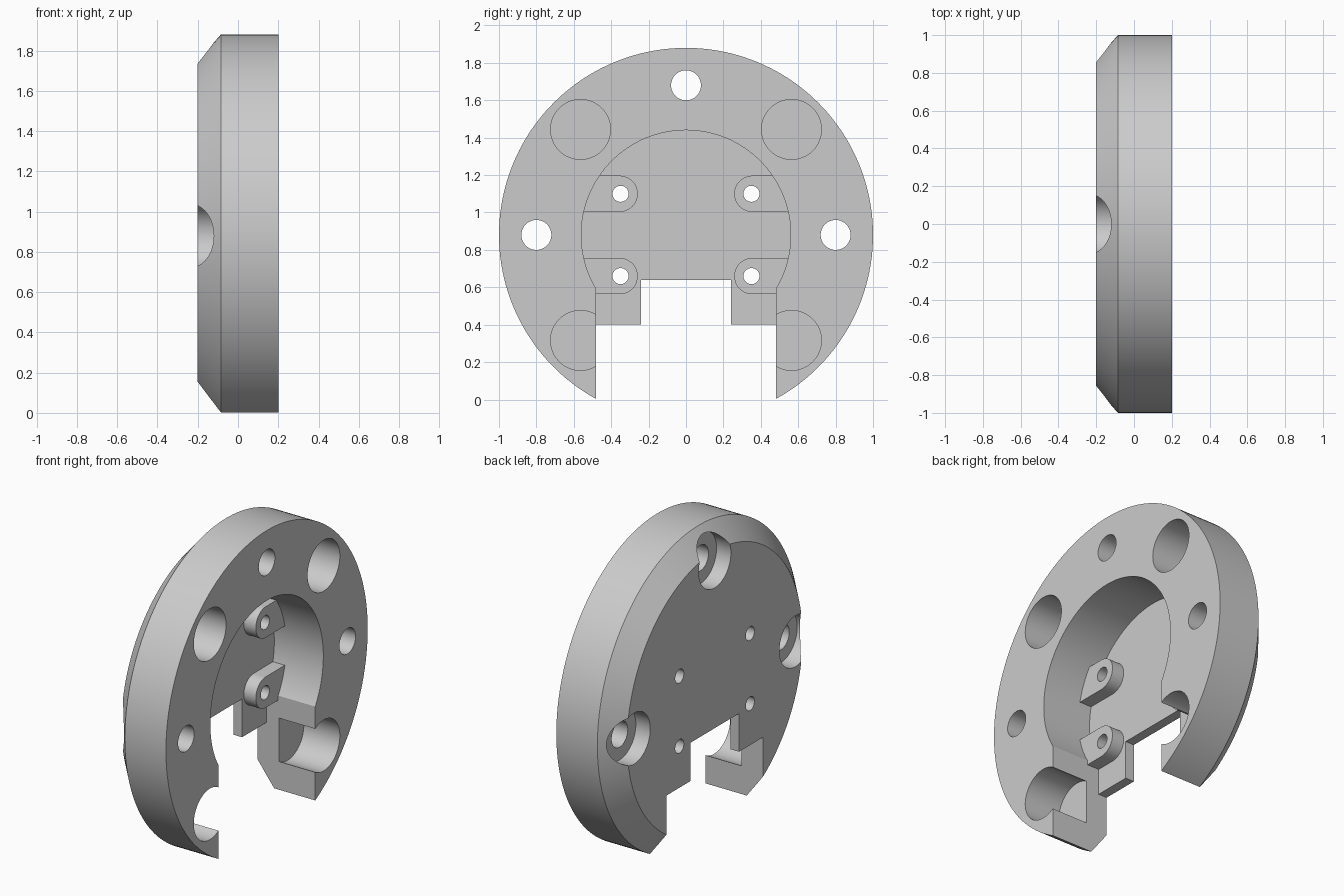
import bpy
import bmesh
from math import sin, cos, pi, radians

cube = bpy.data.objects.get("Cube")
if cube:
    bpy.data.objects.remove(cube, do_unlink=True)

CZ = 0.88                   # height of the disc axis
BACK, FRONT = -0.2, 0.2     # chamfered and recessed faces along x
FLOOR = -0.14               # floor of the central recess

grey = bpy.data.materials.new("light grey")
grey.use_nodes = True
grey.diffuse_color = (0.6, 0.6, 0.6, 1)
grey.node_tree.nodes["Principled BSDF"].inputs["Base Color"].default_value = (0.6, 0.6, 0.6, 1)


def circle(y, z, r, n=64):
    return [(y + r * cos(2 * pi * i / n), z + r * sin(2 * pi * i / n)) for i in range(n)]


def box(y0, y1, z0, z1):
    return [(y0, z0), (y1, z0), (y1, z1), (y0, z1)]


def loft(name, sections):
    """Solid through (x, outline) sections with matching point counts."""
    bm = bmesh.new()
    rings = [[bm.verts.new((x, y, z)) for y, z in pts] for x, pts in sections]
    n = len(rings[0])
    for a, b in zip(rings, rings[1:]):
        for i in range(n):
            j = (i + 1) % n
            bm.faces.new((a[i], a[j], b[j], b[i]))
    bm.faces.new(rings[0])
    bm.faces.new(rings[-1])
    bmesh.ops.recalc_face_normals(bm, faces=bm.faces)
    mesh = bpy.data.meshes.new(name)
    bm.to_mesh(mesh)
    bm.free()
    mesh.materials.append(grey)
    obj = bpy.data.objects.new(name, mesh)
    bpy.context.collection.objects.link(obj)
    return obj


def combine(target, outline, x0, x1, operation="DIFFERENCE"):
    """Cut or add a prism, then discard the helper."""
    tool = loft("helper", [(x0, outline), (x1, outline)])
    tool.hide_render = True
    mod = target.modifiers.new("shape", "BOOLEAN")
    mod.operation = operation
    mod.solver = "EXACT"
    mod.object = tool
    bpy.context.view_layer.objects.active = target
    bpy.ops.object.modifier_apply(modifier=mod.name)
    bpy.data.objects.remove(tool, do_unlink=True)


# Chamfered disc
disc = loft("mounting_disc", [(BACK, circle(0, CZ, 0.87, 160)),
                              (-0.085, circle(0, CZ, 1, 160)),
                              (FRONT, circle(0, CZ, 1, 160))])

# Central recess, its lower channel, and the stepped opening
combine(disc, circle(0, CZ, 0.56, 128), FLOOR, 0.3)
combine(disc, box(-0.48, 0.48, -0.2, 0.7), FLOOR, 0.3)
combine(disc, box(-0.48, 0.48, -0.2, 0.4), -0.3, 0.3)
combine(disc, box(-0.24, 0.24, -0.2, 0.64), -0.3, 0.3)

# Blind round pockets on the recessed face
for sy in (-1, 1):
    for sz in (-1, 1):
        combine(disc, circle(sy * 0.564, CZ + sz * 0.564, 0.16), -0.05, 0.3)

# Counterbored through holes
for y, z in ((0, CZ + 0.8), (-0.8, CZ), (0.8, CZ)):
    combine(disc, circle(y, z, 0.08), -0.3, 0.3)
    combine(disc, circle(y, z, 0.16), -0.3, -0.1)

# Screw bosses joined to the recess wall, each with a small through hole
for sy in (-1, 1):
    for sz in (-1, 1):
        z, r = CZ + sz * 0.22, 0.097
        arc = [(sy * (0.355 - r * cos(a)), z + r * sin(a))
               for a in (pi * (i / 24 - 0.5) for i in range(25))]
        outline = [(sy * 0.575, z - r)] + arc + [(sy * 0.575, z + r)]
        combine(disc, outline, -0.17, -0.057, "UNION")
        combine(disc, circle(sy * 0.35, z, 0.043, 40), -0.3, 0.3)

# Smooth curved walls with crisp edges
bpy.ops.object.select_all(action="DESELECT")
disc.select_set(True)
bpy.context.view_layer.objects.active = disc
bpy.ops.object.shade_smooth_by_angle(angle=radians(25))
